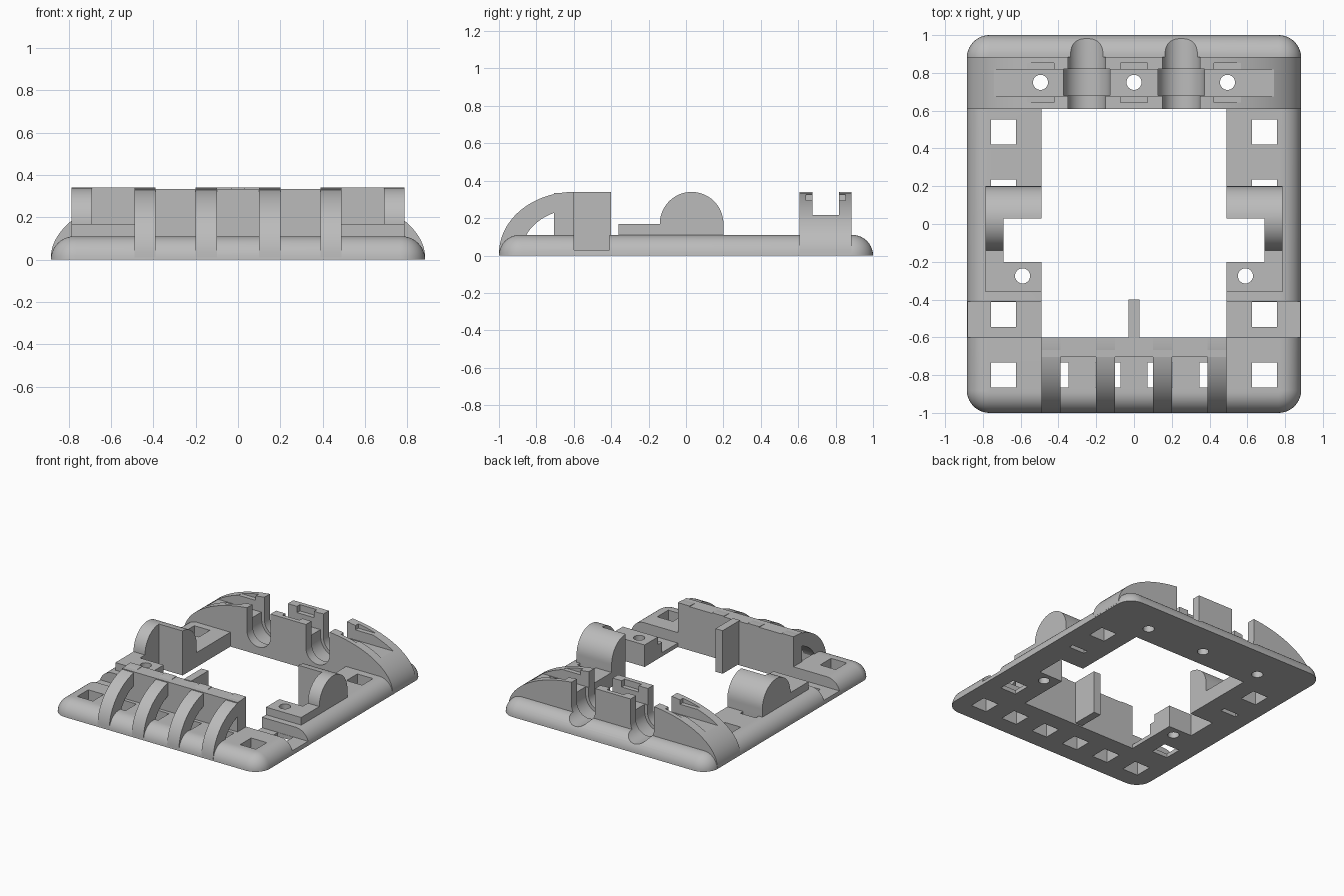
import bpy
import bmesh
from math import sin, cos, pi, sqrt
from mathutils import Matrix

if "Cube" in bpy.data.objects:
    bpy.data.objects.remove(bpy.data.objects["Cube"], do_unlink=True)

grey = bpy.data.materials.new("plain grey")
grey.use_nodes = True
grey.diffuse_color = (0.5, 0.5, 0.5, 1)
grey.node_tree.nodes["Principled BSDF"].inputs["Base Color"].default_value = (0.5, 0.5, 0.5, 1)

HEIGHT, RIM, HALF_W = 0.34, 0.11, 0.885
SIDES = (-1, 1)


def finish(name, bm):
    bmesh.ops.recalc_face_normals(bm, faces=bm.faces)
    mesh = bpy.data.meshes.new(name)
    bm.to_mesh(mesh)
    bm.free()
    mesh.materials.append(grey)
    ob = bpy.data.objects.new(name, mesh)
    bpy.context.collection.objects.link(ob)
    return ob


def box(name, x, y, z):
    bm = bmesh.new()
    size = [b - a for a, b in (x, y, z)]
    mid = [(a + b) / 2 for a, b in (x, y, z)]
    bmesh.ops.create_cube(bm, size=1, matrix=Matrix.Translation(mid) @ Matrix.Diagonal((*size, 1)))
    return finish(name, bm)


def prism(name, outline, axis, a, b):
    """Extrude a closed outline along one axis from a to b."""
    place = {"x": lambda p, t: (t, p[0], p[1]),
             "y": lambda p, t: (p[0], t, p[1]),
             "z": lambda p, t: (p[0], p[1], t)}[axis]
    bm = bmesh.new()
    low = [bm.verts.new(place(p, a)) for p in outline]
    high = [bm.verts.new(place(p, b)) for p in outline]
    bm.faces.new(low)
    bm.faces.new(high)
    for i in range(len(low)):
        j = (i + 1) % len(low)
        bm.faces.new((low[i], low[j], high[j], high[i]))
    return finish(name, bm)


def arc(cx, cy, rx, ry, start, end, steps=24):
    turn = [start + (end - start) * i / steps for i in range(steps + 1)]
    return [(cx + rx * cos(t), cy + ry * sin(t)) for t in turn]


def rod(name, axis, cx, cy, r, a, b):
    return prism(name, arc(cx, cy, r, r, 0, 2 * pi, 40)[:-1], axis, a, b)


def cut(target, cutters):
    bpy.context.view_layer.objects.active = target
    for c in cutters:
        mod = target.modifiers.new("cut", "BOOLEAN")
        mod.operation = "DIFFERENCE"
        mod.solver = "EXACT"
        mod.object = c
        bpy.ops.object.modifier_apply(modifier=mod.name)


def discard(cutters):
    for c in cutters:
        bpy.data.objects.remove(c, do_unlink=True)


def mirrored(x, s):
    return tuple(sorted((x[0] * s, x[1] * s)))


# Base plate with a quarter-round rim
bm = bmesh.new()
rings = []
for k in range(11):
    t = k / 10 * pi / 2
    inset, z = RIM * (1 - cos(t)), RIM * sin(t)
    r = 0.12 - inset
    loop = []
    for q, (sx, sy) in enumerate(((1, 1), (-1, 1), (-1, -1), (1, -1))):
        loop += arc(sx * (HALF_W - 0.12), sy * 0.88, r, r, q * pi / 2, (q + 1) * pi / 2, 10)
    rings.append([bm.verts.new((x, y, z)) for x, y in loop])
bm.faces.new(rings[0])
bm.faces.new(rings[-1])
for lower, upper in zip(rings, rings[1:]):
    for i in range(len(lower)):
        j = (i + 1) % len(lower)
        bm.faces.new((lower[i], lower[j], upper[j], upper[i]))
base = finish("base_frame", bm)

# Back arch: flat top with elliptical shoulders
reach = 0.65
flat = HALF_W - reach
outline = arc(flat, 0.01, reach, HEIGHT - 0.01, 0, pi / 2)
outline += arc(-flat, 0.01, reach, HEIGHT - 0.01, pi / 2, pi)
arch = prism("back_arch", outline, "y", 0.608, HALF_W)

# Curved front ribs, hollow underneath
ribs = []
rib_outline = arc(-0.6, 0.01, 0.4, HEIGHT - 0.01, pi, pi / 2)
rib_outline += arc(-0.6, 0.01, 0.28, 0.235, pi / 2, pi)
for i, x in enumerate((-0.44, -0.15, 0.15, 0.44)):
    ribs.append(prism(f"front_rib_{i + 1}", rib_outline, "x", x - 0.05, x + 0.05))

# Front wall and its central fin
wall = box("front_wall", (-0.49, 0.49), (-0.705, -0.6), (0.01, HEIGHT - 0.005))
fin = box("centre_fin", (-0.03, 0.03), (-0.61, -0.4), (0.01, HEIGHT))

# Side saddles: low block running into a half-round hump
saddle_outline = arc(0.03, 0.17, 0.17, 0.17, 0, pi, 32)
saddle_outline += [(-0.14, 0.168), (-0.36, 0.168), (-0.36, 0.05), (0.2, 0.05)]
saddles = []
for s, side in zip(SIDES, ("right", "left")):
    a, b = mirrored((0.49, 0.787), s)
    saddles.append(prism(f"{side}_saddle", saddle_outline, "x", a, b))

# Central opening and side pockets
opening = [box("opening", (-0.49, 0.49), (-0.6, 0.608), (-1, 1))]
pockets, saddle_holes, strips, square_holes = [], [], [], []
for s in SIDES:
    pockets.append(box("pocket", mirrored((0.4, 0.69), s), (-0.2, 0.03), (-1, 1)))
    saddle_holes.append(rod("saddle_hole", "z", 0.59 * s, -0.275, 0.04, -1, 1))
    strips.append(box("strip", mirrored((0.45, 1), s), (-0.6, -0.41), (0.03, 1)))
    for y0, y1 in ((0.42, 0.552), (0.2, 0.235), (-0.545, -0.412)):
        square_holes.append(box("hole", mirrored((0.625, 0.757), s), (y0, y1), (-1, 1)))
for i in range(6):
    x = (i - 2.5) * 0.276
    square_holes.append(box("hole", (x - 0.066, x + 0.066), (-0.865, -0.732), (-1, 1)))

# Rear channels, cross slot, screw holes and shallow recesses
channels = []
for s in SIDES:
    x = 0.25 * s
    for r, y0, y1 in ((0.1, 0.5, 1.2), (0.124, 0.68, 0.82)):
        u_shape = arc(x, 0.16, r, r, pi, 2 * pi, 28) + [(x + r, 1), (x - r, 1)]
        channels.append(prism("channel", u_shape, "y", y0, y1))
slot = [box("slot", (-0.74, 0.74), (0.675, 0.817), (0.215, 1))]
screw_holes, recesses = [], []
for x in (-0.495, 0, 0.495):
    screw_holes.append(rod("screw_hole", "z", x, 0.75, 0.04, -1, 1))
    recesses.append(box("recess", (x - 0.072, x + 0.072), (0.642, 0.852), (0.292, 1)))

cut(base, opening + pockets + strips + square_holes + saddle_holes + channels + screw_holes)
cut(arch, channels + slot + recesses + screw_holes)
for saddle in saddles:
    cut(saddle, pockets + saddle_holes)
discard(opening + pockets + strips + square_holes + saddle_holes)
discard(channels + slot + screw_holes + recesses)

# Smooth the curved faces, keep the edges crisp
bpy.ops.object.select_all(action="DESELECT")
for ob in [base, arch, wall, fin] + ribs + saddles:
    ob.select_set(True)
bpy.context.view_layer.objects.active = base
bpy.ops.object.shade_smooth_by_angle(angle=0.52)
